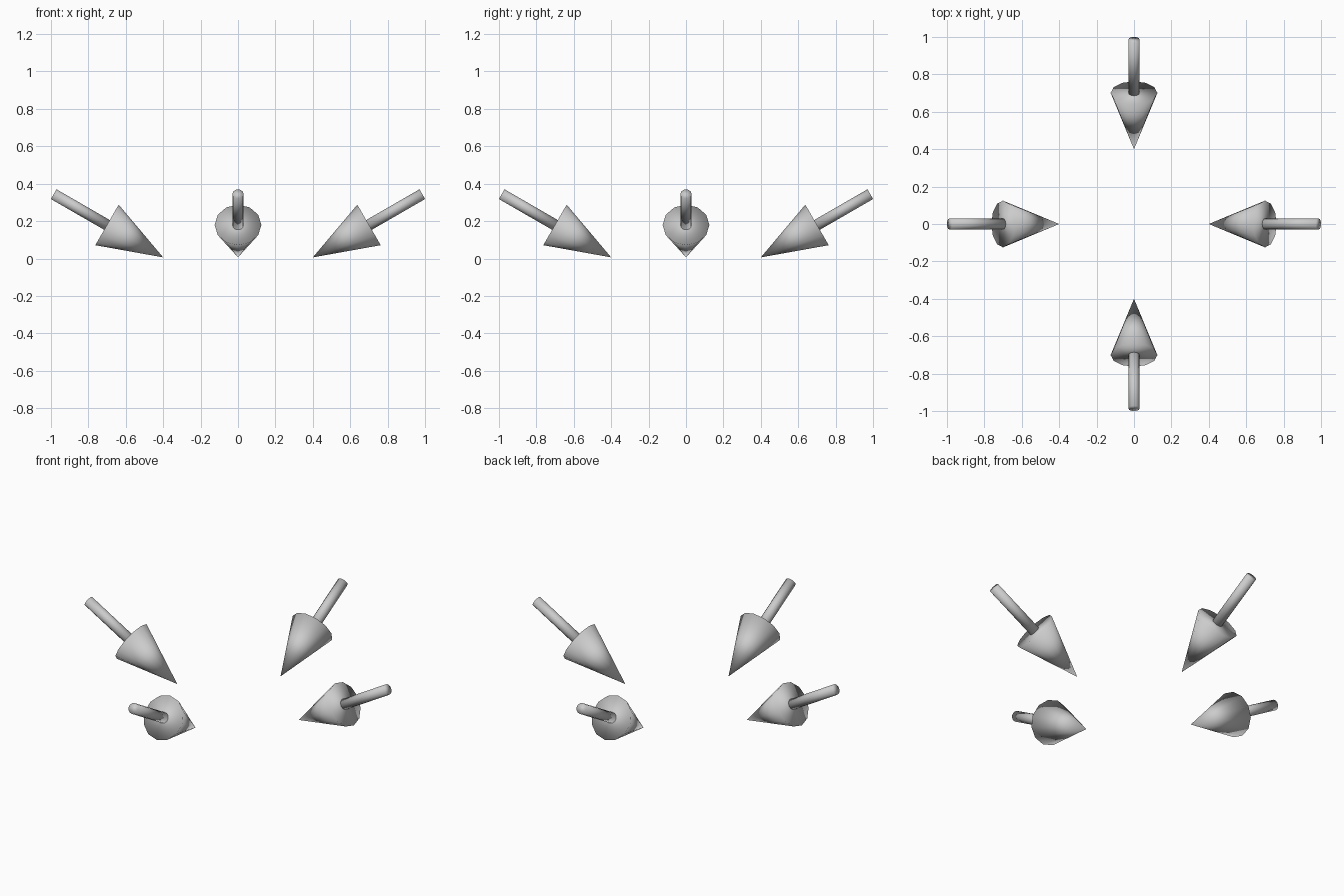
import bpy, math
from mathutils import Vector

if "Cube" in bpy.data.objects:
    bpy.data.objects.remove(bpy.data.objects["Cube"])

TILT = math.radians(30)
TIP_R, TIP_Z = 0.40, 0.006      # where each arrow tip sits
HEAD_LEN, HEAD_RAD = 0.347, 0.125
ARROW_LEN, SHAFT_RAD = 0.676, 0.03


def tapered(name, start, end, r1, r2, sides=12):
    """Smooth cone or cylinder running from start to end."""
    axis = end - start
    bpy.ops.mesh.primitive_cone_add(vertices=sides, radius1=r1, radius2=r2,
                                    depth=axis.length, location=(start + end) / 2)
    ob = bpy.context.object
    ob.name = name
    ob.rotation_euler = axis.to_track_quat('Z', 'Y').to_euler()
    bpy.ops.object.shade_smooth()
    return ob


# Four arrows pointing down and in toward the centre
for i, side in enumerate(("right", "back", "left", "front")):
    a = i * math.pi / 2
    radial = Vector((math.cos(a), math.sin(a), 0))
    out = radial * math.cos(TILT) + Vector((0, 0, math.sin(TILT)))
    tip = radial * TIP_R + Vector((0, 0, TIP_Z))
    base = tip + out * HEAD_LEN
    tapered(side + "_arrow_head", base, tip, HEAD_RAD, 0)
    tapered(side + "_arrow_shaft", base, tip + out * ARROW_LEN, SHAFT_RAD, SHAFT_RAD)
